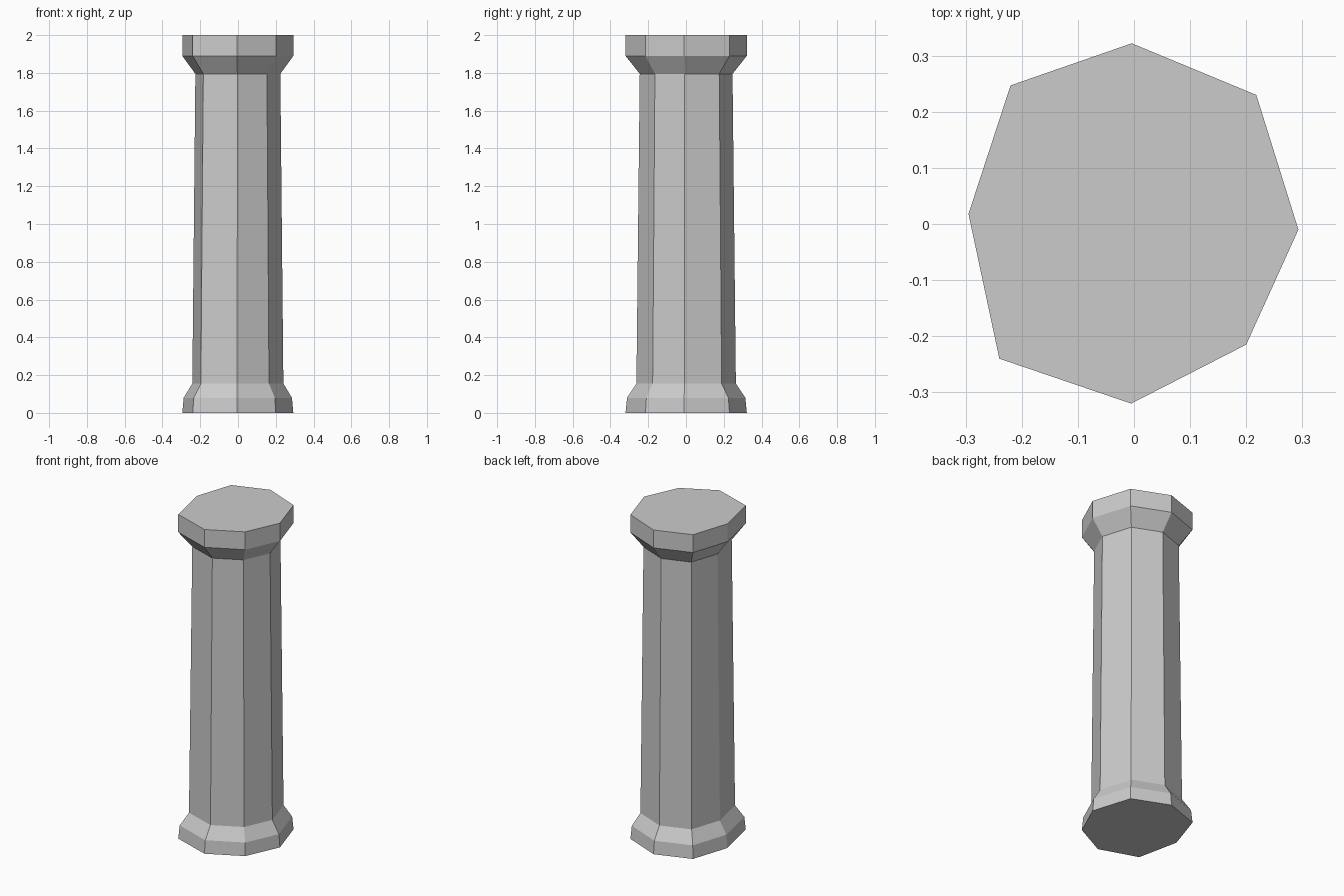
import bpy, bmesh

if "Cube" in bpy.data.objects:
    bpy.data.objects.remove(bpy.data.objects["Cube"])

# Slightly irregular eight-sided cross-section (counter-clockwise)
SECTION = [(0.293, -0.01), (0.218, 0.23), (-0.004, 0.322), (-0.22, 0.247),
           (-0.295, 0.018), (-0.24, -0.24), (-0.005, -0.32), (0.2, -0.215)]

# Height and scale of each ring: base, flare, tapered shaft, capital
PROFILE = [(0.0, 1.0), (0.08, 0.975), (0.155, 0.82),
           (1.795, 0.765), (1.89, 1.0), (2.0, 1.0)]

bm = bmesh.new()
rings = [[bm.verts.new((x * s, y * s, z)) for x, y in SECTION] for z, s in PROFILE]

# Side walls between neighbouring rings
n = len(SECTION)
for low, high in zip(rings, rings[1:]):
    for i in range(n):
        j = (i + 1) % n
        bm.faces.new((low[i], low[j], high[j], high[i]))

# Flat bottom and top
bm.faces.new(rings[0][::-1])
bm.faces.new(rings[-1])

mesh = bpy.data.meshes.new("column")
bm.to_mesh(mesh)
bm.free()
bpy.context.collection.objects.link(bpy.data.objects.new("column", mesh))
